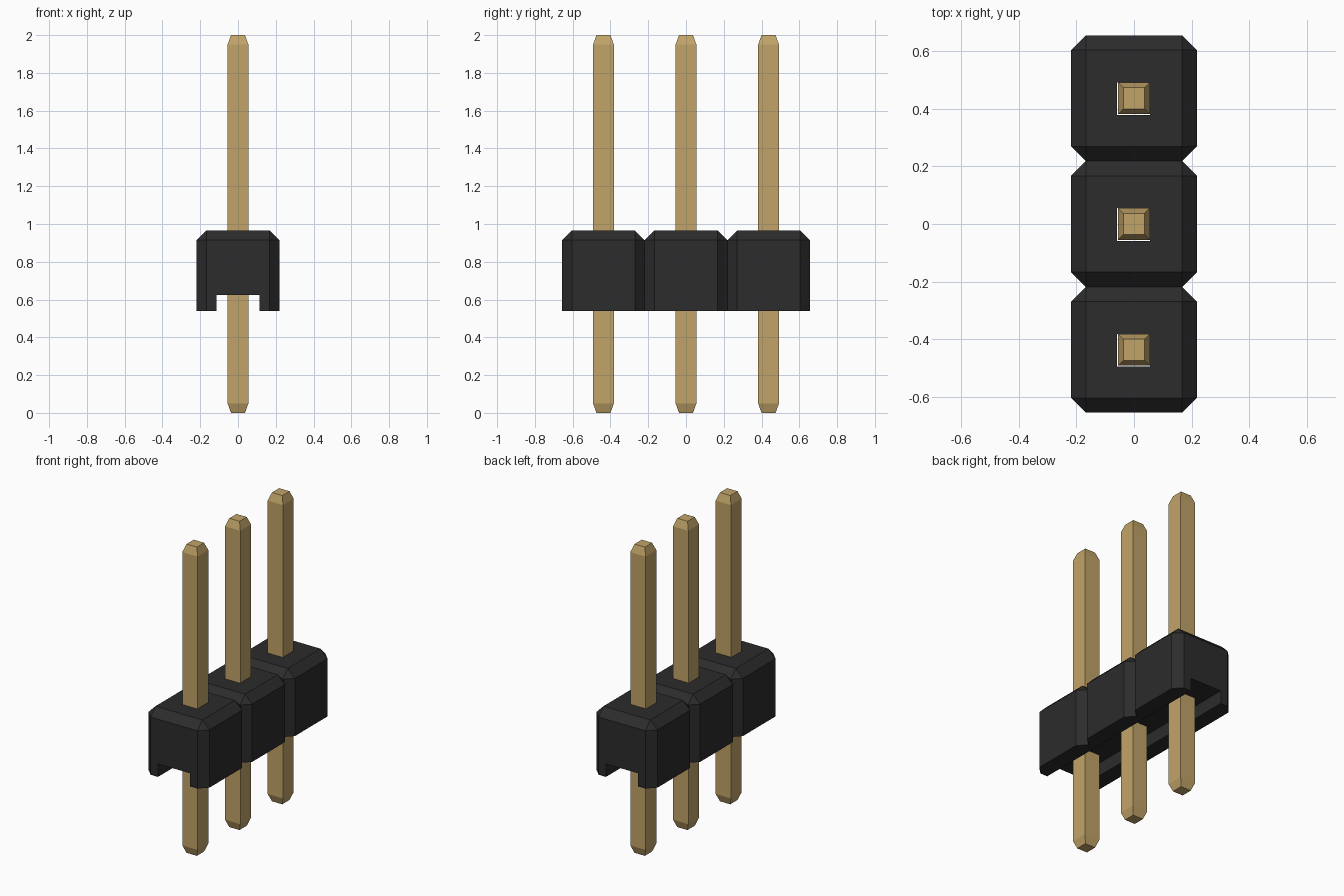
import bpy, bmesh
from mathutils import Matrix, Vector

cube = bpy.data.objects.get("Cube")
if cube:
    bpy.data.objects.remove(cube, do_unlink=True)

PITCH = 0.437                      # pin spacing, also the width of one housing block
HALF = PITCH / 2
BASE, TOP, CHANNEL = 0.54, 0.965, 0.625
CHAMFER = 0.051
PIN, TIP, TIP_LEN = 0.055, 0.037, 0.05
ROWS = [-PITCH, 0.0, PITCH]


def material(name, rgb):
    m = bpy.data.materials.new(name)
    m.use_nodes = True
    m.diffuse_color = (*rgb, 1)
    bsdf = next(n for n in m.node_tree.nodes if n.type == 'BSDF_PRINCIPLED')
    bsdf.inputs["Base Color"].default_value = (*rgb, 1)
    return m


def add_box(bm, lo, hi):
    lo, hi = Vector(lo), Vector(hi)
    mat = Matrix.Translation((lo + hi) / 2) @ Matrix.Diagonal((*(hi - lo), 1))
    return bmesh.ops.create_cube(bm, size=1, matrix=mat)["verts"]


def make_object(name, bm, mat=None):
    bmesh.ops.recalc_face_normals(bm, faces=bm.faces[:])
    me = bpy.data.meshes.new(name)
    bm.to_mesh(me)
    bm.free()
    if mat:
        me.materials.append(mat)
    ob = bpy.data.objects.new(name, me)
    bpy.context.scene.collection.objects.link(ob)
    return ob


black = material("black plastic", (0.025, 0.025, 0.025))
gold = material("gold metal", (0.535, 0.37, 0.14))

# Housing: chamfered blocks welded in a row
bm = bmesh.new()
for y in ROWS:
    verts = add_box(bm, (-HALF, y - HALF, BASE), (HALF, y + HALF, TOP))
    edges = {e for v in verts for e in v.link_edges
             if max(e.verts[0].co.z, e.verts[1].co.z) > TOP - 0.001}
    bmesh.ops.bevel(bm, geom=list(edges), offset=CHAMFER, segments=1,
                    profile=0.5, affect='EDGES')
bmesh.ops.remove_doubles(bm, verts=bm.verts[:], dist=0.0005)
inner = [f for f in bm.faces
         if all(abs(abs(v.co.y) - HALF) < 0.001 for v in f.verts)]
bmesh.ops.delete(bm, geom=inner, context='FACES')
housing = make_object("housing", bm, black)

# Cutters: underside channel and slightly loose pin holes
bm = bmesh.new()
add_box(bm, (-0.115, -1, BASE - 0.2), (0.115, 1, CHANNEL))
channel_cutter = make_object("channel_cutter", bm)
bm = bmesh.new()
for y in ROWS:
    add_box(bm, (-0.059, y - 0.059, BASE - 0.1), (0.0555, y + 0.0555, TOP + 0.1))
hole_cutter = make_object("hole_cutter", bm)

for cutter in (channel_cutter, hole_cutter):
    cutter.hide_render = True
    mod = housing.modifiers.new("cut", 'BOOLEAN')
    mod.operation = 'DIFFERENCE'
    mod.solver = 'EXACT'
    mod.object = cutter
bpy.context.view_layer.update()
cut = bpy.data.meshes.new_from_object(
    housing.evaluated_get(bpy.context.evaluated_depsgraph_get()))
housing.modifiers.clear()
housing.data = cut
cut.materials.clear()
cut.materials.append(black)
for p in cut.polygons:
    p.material_index = 0
for cutter in (channel_cutter, hole_cutter):
    bpy.data.objects.remove(cutter, do_unlink=True)

# Pins: square section lofted through four heights, tapered at both ends
SECTIONS = [(0, TIP), (TIP_LEN, PIN), (2 - TIP_LEN, PIN), (2, TIP)]
for name, y in zip(("front_pin", "middle_pin", "back_pin"), ROWS):
    bm = bmesh.new()
    rings = [[bm.verts.new((sx * r, y + sy * r, z))
              for sx, sy in ((-1, -1), (1, -1), (1, 1), (-1, 1))]
             for z, r in SECTIONS]
    for a, b in zip(rings, rings[1:]):
        for i in range(4):
            j = (i + 1) % 4
            bm.faces.new((a[i], a[j], b[j], b[i]))
    bm.faces.new(rings[0][::-1])
    bm.faces.new(rings[-1])
    make_object(name, bm, gold)
